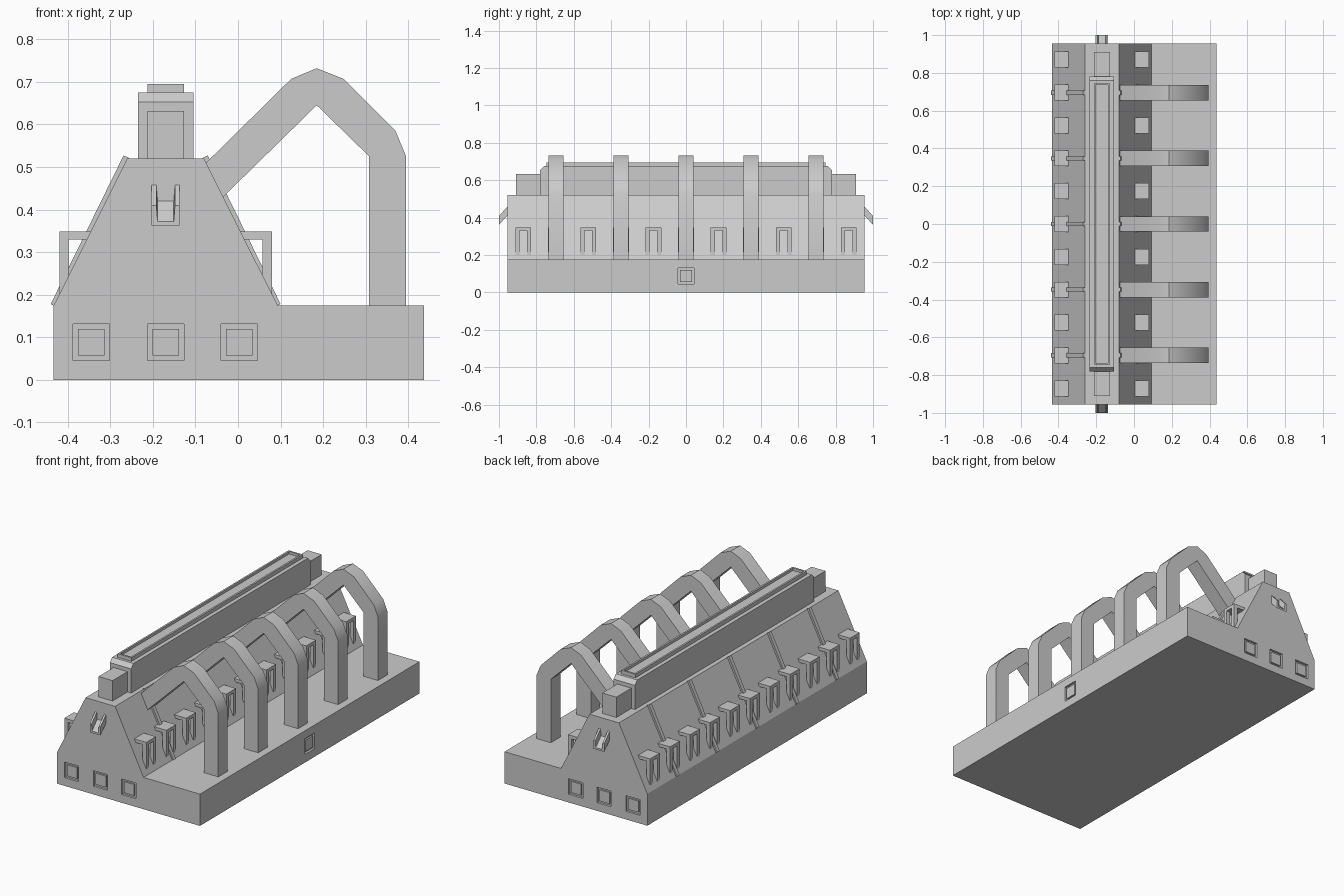
import bpy, bmesh, math
from mathutils import Vector

if "Cube" in bpy.data.objects:
    bpy.data.objects.remove(bpy.data.objects["Cube"])

CX = -0.17            # symmetry plane of the sloped hall
L = 0.955             # half length of the body


def mesh_object(name, bm):
    bmesh.ops.recalc_face_normals(bm, faces=bm.faces)
    me = bpy.data.meshes.new(name)
    bm.to_mesh(me)
    bm.free()
    ob = bpy.data.objects.new(name, me)
    bpy.context.collection.objects.link(ob)
    return ob


def add_sweep(bm, pts, offset):
    """Closed polygon of 3D points, extruded along offset."""
    f = bm.faces.new([bm.verts.new(p) for p in pts])
    r = bmesh.ops.extrude_face_region(bm, geom=[f], use_keep_orig=True)
    vs = [g for g in r["geom"] if isinstance(g, bmesh.types.BMVert)]
    bmesh.ops.translate(bm, verts=vs, vec=Vector(offset))


def add_prism(bm, profile, y0, y1):
    add_sweep(bm, [(x, y0, z) for x, z in profile], (0, y1 - y0, 0))


def add_box(bm, x0, x1, y0, y1, z0, z1):
    add_prism(bm, [(x0, z0), (x1, z0), (x1, z1), (x0, z1)], y0, y1)


def flip(profile):
    return [(2 * CX - x, z) for x, z in profile]


# body: low base with a sloped hall on the left
bm = bmesh.new()
add_prism(bm, [(-0.433, 0), (0.437, 0), (0.437, 0.175), (0.093, 0.175),
               (-0.08, 0.52), (-0.26, 0.52), (-0.433, 0.175)], -L, L)
body = mesh_object("body", bm)

# window recesses with raised inner panels
cut, panel = bmesh.new(), bmesh.new()
zc, d = 0.088, 0.012
for x in (-0.345, CX, 0.003):
    for s in (-1, 1):
        for b, h, near, far in ((cut, 0.043, L - d, L + 0.02), (panel, 0.031, L - 2 * d, L - 0.003)):
            y0, y1 = sorted((s * near, s * far))
            add_box(b, x - h, x + h, y0, y1, zc - h, zc + h)
add_box(cut, 0.437 - d, 0.46, -0.043, 0.043, zc - 0.043, zc + 0.043)
add_box(panel, 0.437 - 2 * d, 0.434, -0.031, 0.031, zc - 0.031, zc + 0.031)
cutter = mesh_object("window_cutter", cut)
cutter.hide_render = True
cutter.hide_viewport = True
mesh_object("window_panels", panel)
mod = body.modifiers.new("windows", "BOOLEAN")
mod.operation = "DIFFERENCE"
mod.solver = "EXACT"
mod.object = cutter

# roof ridge with chamfered ends
bm = bmesh.new()
ridge = [(-0.78, 0.515), (0.78, 0.515), (0.78, 0.653), (0.76, 0.675), (-0.76, 0.675), (-0.78, 0.653)]
add_sweep(bm, [(-0.235, y, z) for y, z in ridge], (0.13, 0, 0))
mesh_object("roof_ridge", bm)

# raised frame on top of the ridge
bm = bmesh.new()
add_box(bm, -0.213, -0.127, -0.745, 0.745, 0.67, 0.695)
bm.normal_update()
bmesh.ops.recalc_face_normals(bm, faces=bm.faces)
top = max(bm.faces, key=lambda f: f.calc_center_median().z)
bmesh.ops.inset_region(bm, faces=[top], thickness=0.014)
r = bmesh.ops.extrude_face_region(bm, geom=[top])
bmesh.ops.translate(bm, verts=[g for g in r["geom"] if isinstance(g, bmesh.types.BMVert)], vec=(0, 0, -0.014))
bmesh.ops.delete(bm, geom=[top], context="FACES_ONLY") if top.is_valid else None
mesh_object("ridge_vent_frame", bm)

# lower blocks at the ridge ends
bm = bmesh.new()
for y0, y1 in ((-0.91, -0.775), (0.775, 0.91)):
    add_box(bm, -0.213, -0.127, y0, y1, 0.515, 0.632)
mesh_object("ridge_end_blocks", bm)

# bent pipes from the slope down to the base
pipe = [(-0.09, 0.495), (0.125, 0.707), (0.185, 0.732), (0.248, 0.707), (0.37, 0.585), (0.395, 0.525),
        (0.395, 0.17), (0.308, 0.17), (0.308, 0.525), (0.185, 0.645), (-0.06, 0.405)]
bm = bmesh.new()
for i in range(-2, 3):
    y = i * 0.3475
    add_prism(bm, pipe, y - 0.041, y + 0.041)
pipes = mesh_object("pipes", bm)
bpy.context.view_layer.objects.active = pipes
pipes.select_set(True)
bpy.ops.object.shade_smooth_by_angle(angle=math.radians(35))
pipes.select_set(False)

# thin ribs lying on both slopes
rib = [(0.088, 0.172), (0.1, 0.178), (-0.071, 0.527), (-0.084, 0.521)]
bm = bmesh.new()
for i in range(-2, 3):
    for p in (rib, flip(rib)):
        add_prism(bm, p, i * 0.3475 - 0.011, i * 0.3475 + 0.011)
mesh_object("slope_ribs", bm)

# brackets along both slopes: a cap slab on two legs
leg = [(0.058, 0.23), (0.08, 0.19), (0.08, 0.335), (0.058, 0.335)]
slab = [(-0.01, 0.33), (0.08, 0.33), (0.08, 0.348), (-0.01, 0.348)]
bm = bmesh.new()
for i in range(-5, 6):
    y = i * 0.174
    for side in (lambda p: p, flip):
        add_prism(bm, side(slab), y - 0.042, y + 0.042)
        for y0 in (y - 0.042, y + 0.02):
            add_prism(bm, side(leg), y0, y0 + 0.022)
mesh_object("slope_brackets", bm)

# open sloping chutes on both end walls
chute = [(-0.033, 0.41), (-0.033, 0.458), (-0.022, 0.458), (-0.019, 0.42),
         (0.019, 0.42), (0.022, 0.458), (0.033, 0.458), (0.033, 0.41)]
bm = bmesh.new()
for s in (-1, 1):
    add_sweep(bm, [(CX + x, s * (L - 0.005), z + 0.005) for x, z in chute], (0, s * 0.05, -0.053))
mesh_object("end_chutes", bm)
